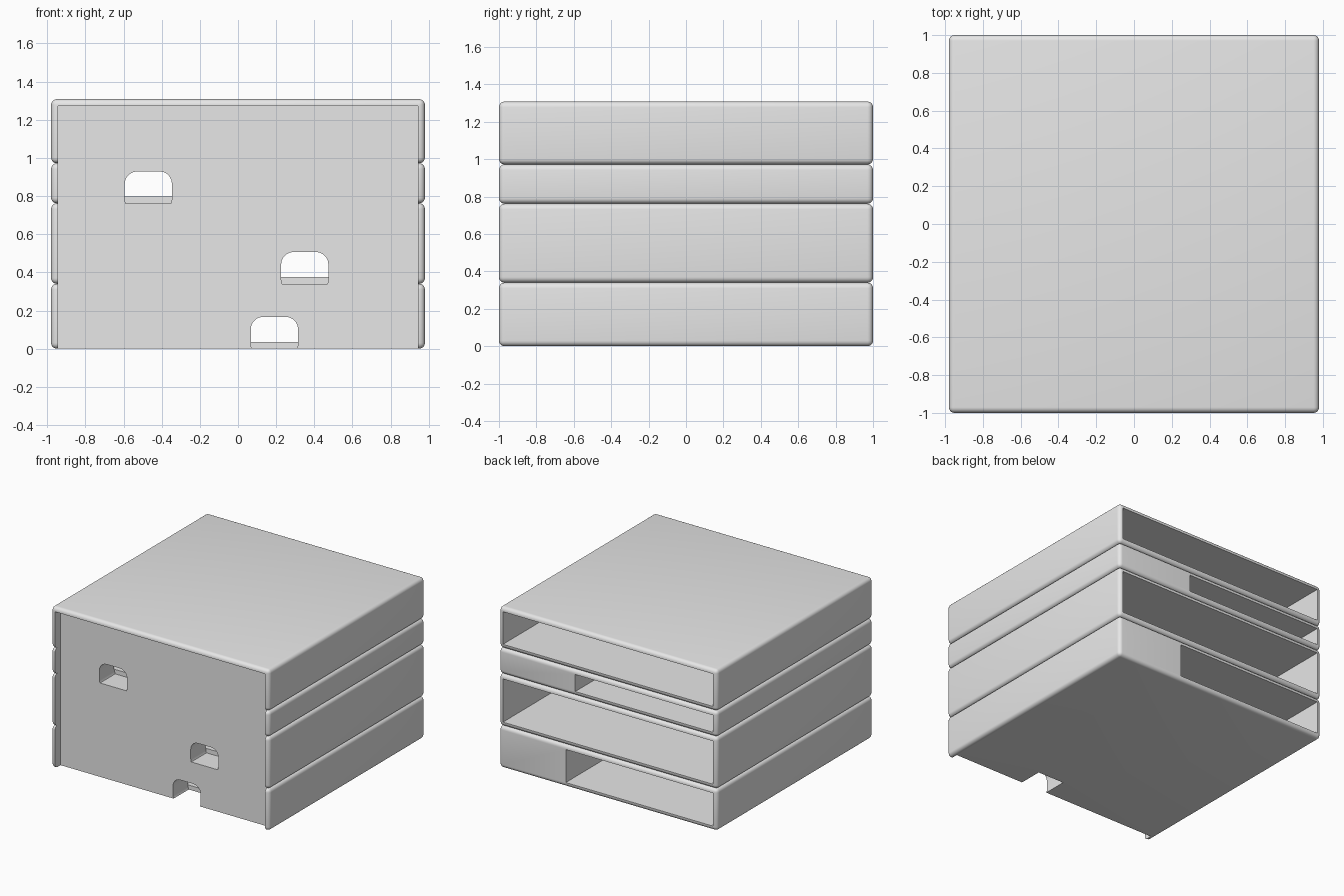
import bpy
import bmesh
import math
from mathutils import Matrix, Vector

cube = bpy.data.objects.get("Cube")
if cube:
    bpy.data.objects.remove(cube, do_unlink=True)

GREY = (0.8, 0.8, 0.8, 1.0)
grey = bpy.data.materials.new("light_grey")
grey.use_nodes = True
grey.diffuse_color = GREY
grey.node_tree.nodes["Principled BSDF"].inputs["Base Color"].default_value = GREY

HALF_X, HALF_Y = 0.98, 1.0
WALL = 0.036
FRONT = -0.93       # recessed front face
INNER = -0.74       # inside of the thick front wall
INNER_X = HALF_X - WALL


def box(name, low, high, radius=0.0, edge_axis=None):
    """Box between two corners, rounding all edges or only those along one axis."""
    low, high = Vector(low), Vector(high)
    size = high - low
    bm = bmesh.new()
    matrix = Matrix.Translation((low + high) / 2) @ Matrix.Diagonal((*size, 1))
    bmesh.ops.create_cube(bm, size=1, matrix=matrix)
    if radius:
        edges = [e for e in bm.edges if edge_axis is None or
                 abs((e.verts[0].co - e.verts[1].co).normalized()[edge_axis]) > 0.9]
        bmesh.ops.bevel(bm, geom=edges, offset=radius, segments=5,
                        profile=0.5, affect='EDGES', clamp_overlap=True)
    bmesh.ops.recalc_face_normals(bm, faces=bm.faces)
    mesh = bpy.data.meshes.new(name)
    bm.to_mesh(mesh)
    bm.free()
    mesh.materials.append(grey)
    obj = bpy.data.objects.new(name, mesh)
    bpy.context.collection.objects.link(obj)
    return obj


def cut(target, cutter):
    """Subtract the cutter, then discard it."""
    cutter.hide_render = True
    mod = target.modifiers.new("cut", 'BOOLEAN')
    mod.operation = 'DIFFERENCE'
    mod.solver = 'EXACT'
    mod.object = cutter
    bpy.ops.object.select_all(action='DESELECT')
    target.select_set(True)
    bpy.context.view_layer.objects.active = target
    bpy.ops.object.modifier_apply(modifier=mod.name)
    bpy.data.objects.remove(cutter, do_unlink=True)


def layer(name, bottom, top, cavity_end=INNER_X, notch_x=None, lid=False):
    shell = box(name, (-HALF_X, -HALF_Y, bottom), (HALF_X, HALF_Y, top), 0.03)
    # Recessed front between two side lips
    recess_top = top - WALL if lid else top + 0.1
    cut(shell, box("recess_cutter", (-INNER_X, -1.2, bottom - 0.1),
                   (INNER_X, FRONT, recess_top)))
    # Compartment open at the back
    cut(shell, box("cavity_cutter", (-INNER_X, INNER, bottom + WALL),
                   (cavity_end, 1.2, top - WALL)))
    # Rounded cable notch through the front wall and floor edge
    if notch_x is not None:
        cut(shell, box("notch_cutter", (notch_x - 0.124, -1.2, bottom - 0.04),
                       (notch_x + 0.124, INNER + 0.004, bottom + 0.167), 0.065, 1))
    bpy.ops.object.shade_smooth_by_angle(angle=math.radians(30))


# Stack of four trays
layer("bottom_tray", 0.0, 0.34, cavity_end=0.38, notch_x=0.191)
layer("lower_middle_tray", 0.34, 0.762, notch_x=0.35)
layer("upper_middle_tray", 0.762, 0.972, cavity_end=0.295, notch_x=-0.47)
layer("top_tray", 0.972, 1.308, lid=True)
